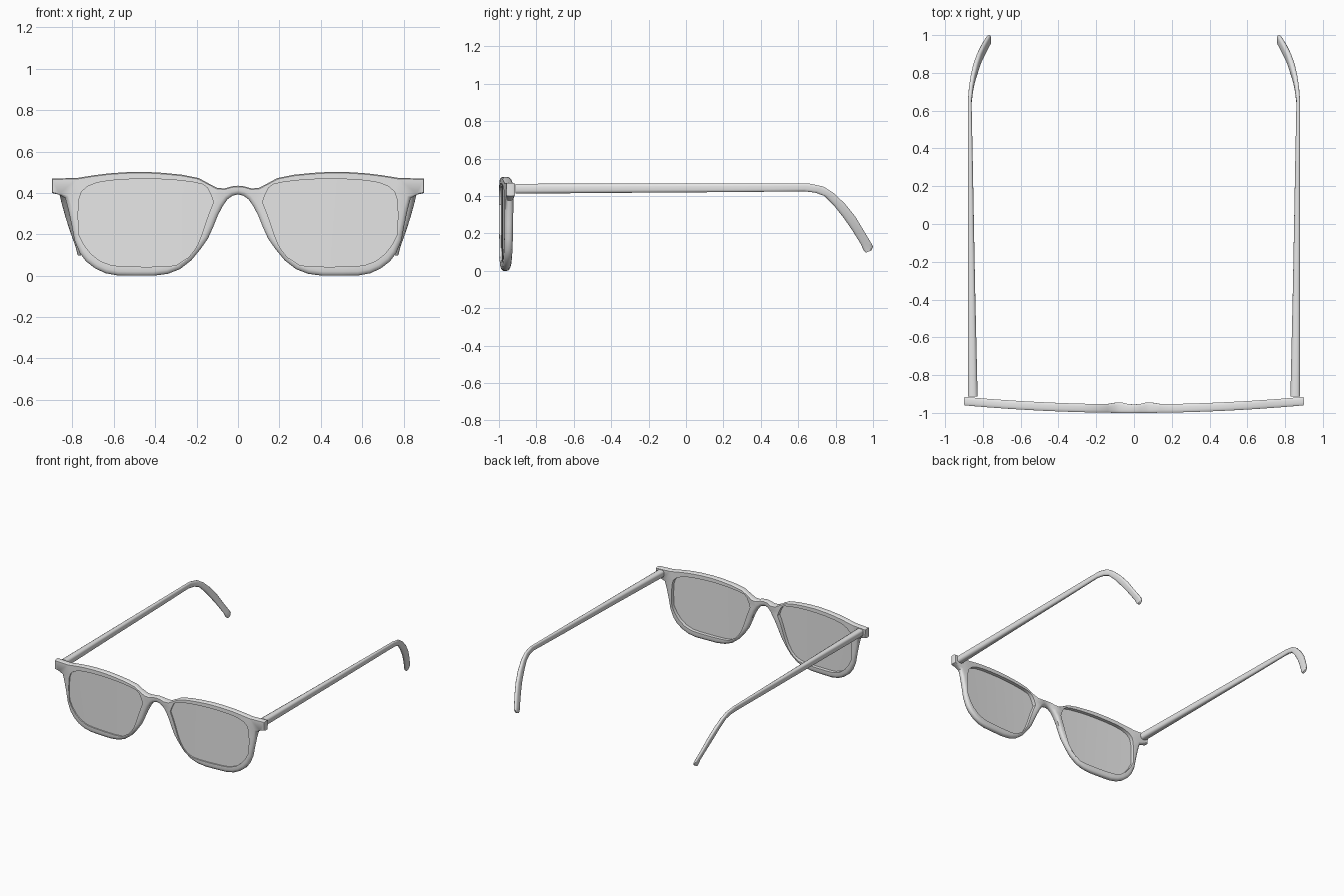
import bpy, bmesh, math

if "Cube" in bpy.data.objects:
    bpy.data.objects.remove(bpy.data.objects["Cube"])

grey = bpy.data.materials.new("plain_grey")
grey.diffuse_color = (0.8, 0.8, 0.8, 1)
grey.use_nodes = True
grey.node_tree.nodes["Principled BSDF"].inputs["Base Color"].default_value = grey.diffuse_color

# right half of the frame outline (x, z), from bridge top to bridge underside
HALF = [(0, .435), (.03, .432), (.065, .422), (.10, .424), (.14, .445), (.19, .472),
        (.27, .488), (.36, .497), (.45, .502), (.55, .50), (.63, .494), (.70, .485),
        (.78, .472), (.90, .47), (.90, .40), (.865, .392), (.835, .375), (.82, .32),
        (.805, .25), (.79, .17), (.765, .11), (.735, .07), (.69, .035), (.64, .012),
        (.58, .001), (.50, 0), (.41, 0), (.34, .009), (.28, .032), (.225, .075),
        (.18, .13), (.145, .18), (.12, .235), (.098, .29), (.075, .335), (.05, .37),
        (.025, .387), (0, .393)]
OUTER = HALF + [(-x, z) for x, z in HALF[-2:0:-1]]

# right lens opening (x, z)
HOLE = [(.118, .355), (.13, .39), (.148, .425), (.17, .442), (.22, .453), (.30, .462),
        (.38, .467), (.45, .468), (.54, .466), (.62, .46), (.68, .45), (.73, .43),
        (.757, .405), (.768, .37), (.773, .30), (.77, .20), (.745, .15), (.71, .105),
        (.665, .07), (.61, .05), (.55, .045), (.45, .043), (.36, .044), (.30, .05),
        (.26, .068), (.225, .10), (.195, .15), (.175, .20), (.155, .26), (.135, .315)]

THICK = 0.045


def wrap(x):
    """Front surface depth of the gently curved face front."""
    return -1 + 0.04 * (x / 0.9) ** 2


def inset(points, amount):
    """Move a clockwise outline inward, more on the rounded lower rims."""
    out = []
    for i, (x, z) in enumerate(points):
        (ax, az), (bx, bz) = points[i - 1], points[(i + 1) % len(points)]
        dx, dz = bx - ax, bz - az
        size = math.hypot(dx, dz)
        d = amount * (.02 if z < .40 and abs(x) < .85 else .005)
        out.append((x + d * dz / size, z - d * dx / size))
    return out


def ring(bm, points, y):
    verts = [bm.verts.new((x, y, z)) for x, z in points]
    edges = [bm.edges.new((verts[i - 1], verts[i])) for i in range(len(verts))]
    return verts, edges


def bridge(bm, a, b):
    for i in range(len(a)):
        bm.faces.new((a[i - 1], a[i], b[i], b[i - 1]))


def finish(bm, name, angle=40):
    bmesh.ops.recalc_face_normals(bm, faces=bm.faces)
    mesh = bpy.data.meshes.new(name)
    bm.to_mesh(mesh)
    bm.free()
    mesh.materials.append(grey)
    obj = bpy.data.objects.new(name, mesh)
    bpy.context.collection.objects.link(obj)
    bpy.ops.object.select_all(action='DESELECT')
    obj.select_set(True)
    bpy.context.view_layer.objects.active = obj
    bpy.ops.object.shade_smooth_by_angle(angle=math.radians(angle))
    return obj


# front frame: rounded outer rim, two openings, filled front and back
bm = bmesh.new()
PROFILE = [(1, 0), (.35, .005), (0, .014), (0, THICK - .014), (.35, THICK - .005), (1, THICK)]
rings = [ring(bm, inset(OUTER, a), y) for a, y in PROFILE]
for (a, _), (b, _) in zip(rings, rings[1:]):
    bridge(bm, a, b)
caps = [list(rings[0][1]), list(rings[-1][1])]
for side in (1, -1):
    points = [(side * x, z) for x, z in HOLE]
    front, front_edges = ring(bm, points, 0)
    back, back_edges = ring(bm, points, THICK)
    bridge(bm, front, back)
    caps[0] += front_edges
    caps[1] += back_edges
for edges in caps:
    bmesh.ops.triangle_fill(bm, use_beauty=True, use_dissolve=False, edges=edges)
for v in bm.verts:
    x, y, z = v.co
    # small nose rests swell out of the back beside the bridge
    swell = .012 * math.exp(-((abs(x) - .08) / .035) ** 2) if y > THICK / 2 else 0
    v.co.y = y + wrap(x) + swell
finish(bm, "front_frame")

# lenses: thin curved plates set into the openings
for side, label in ((1, "right"), (-1, "left")):
    bm = bmesh.new()
    for depth in (.010, .018):
        bm.faces.new([bm.verts.new((side * x, depth, z)) for x, z in HOLE])
    for i in range(1, 8):
        bmesh.ops.bisect_plane(bm, geom=bm.verts[:] + bm.edges[:] + bm.faces[:],
                               plane_co=(side * (.11 + .083 * i), 0, 0), plane_no=(1, 0, 0))
    for v in bm.verts:
        v.co.y += wrap(v.co.x)
    for f in bm.faces:
        f.normal_update()
    lens = finish(bm, label + "_lens")
    # front sheet faces forward, back sheet faces backward
    bm = bmesh.new()
    bm.from_mesh(lens.data)
    for f in bm.faces:
        c = f.calc_center_median()
        forward = c.y - wrap(c.x) < .0145
        if (f.normal.y < 0) != forward:
            f.normal_flip()
    bm.to_mesh(lens.data)
    bm.free()

# temples: top (y, z), bottom (y, z), inner x, outer x at each station
STATIONS = [(-.912, .465, -.912, .412, .828, .880),
            (-.30, .466, -.30, .417, .842, .880),
            (.30, .467, .30, .421, .853, .880),
            (.655, .467, .63, .425, .860, .880),
            (.735, .450, .69, .418, .852, .874),
            (.79, .415, .74, .400, .842, .866),
            (.85, .358, .79, .350, .826, .853),
            (.905, .290, .845, .280, .808, .834),
            (.95, .215, .89, .215, .787, .812),
            (.992, .145, .935, .142, .764, .786),
            (1.0, .128, .948, .112, .757, .779),
            (.99, .108, .962, .097, .757, .775)]
# chamfered cross-section, as fractions across the width and height
SECTION = [(.3, 0), (.7, 0), (.93, .1), (1, .3), (1, .7), (.93, .9),
           (.7, 1), (.3, 1), (.07, .9), (0, .7), (0, .3), (.07, .1)]
for side, label in ((1, "right"), (-1, "left")):
    bm = bmesh.new()
    loops = []
    for ty, tz, by, bz, xi, xo in STATIONS:
        loops.append([bm.verts.new((side * (xi + (xo - xi) * u),
                                    by + (ty - by) * w, bz + (tz - bz) * w))
                      for u, w in SECTION])
    for a, b in zip(loops, loops[1:]):
        bridge(bm, a, b)
    bm.faces.new(loops[0])
    bm.faces.new(loops[-1])
    finish(bm, label + "_temple", 50)
